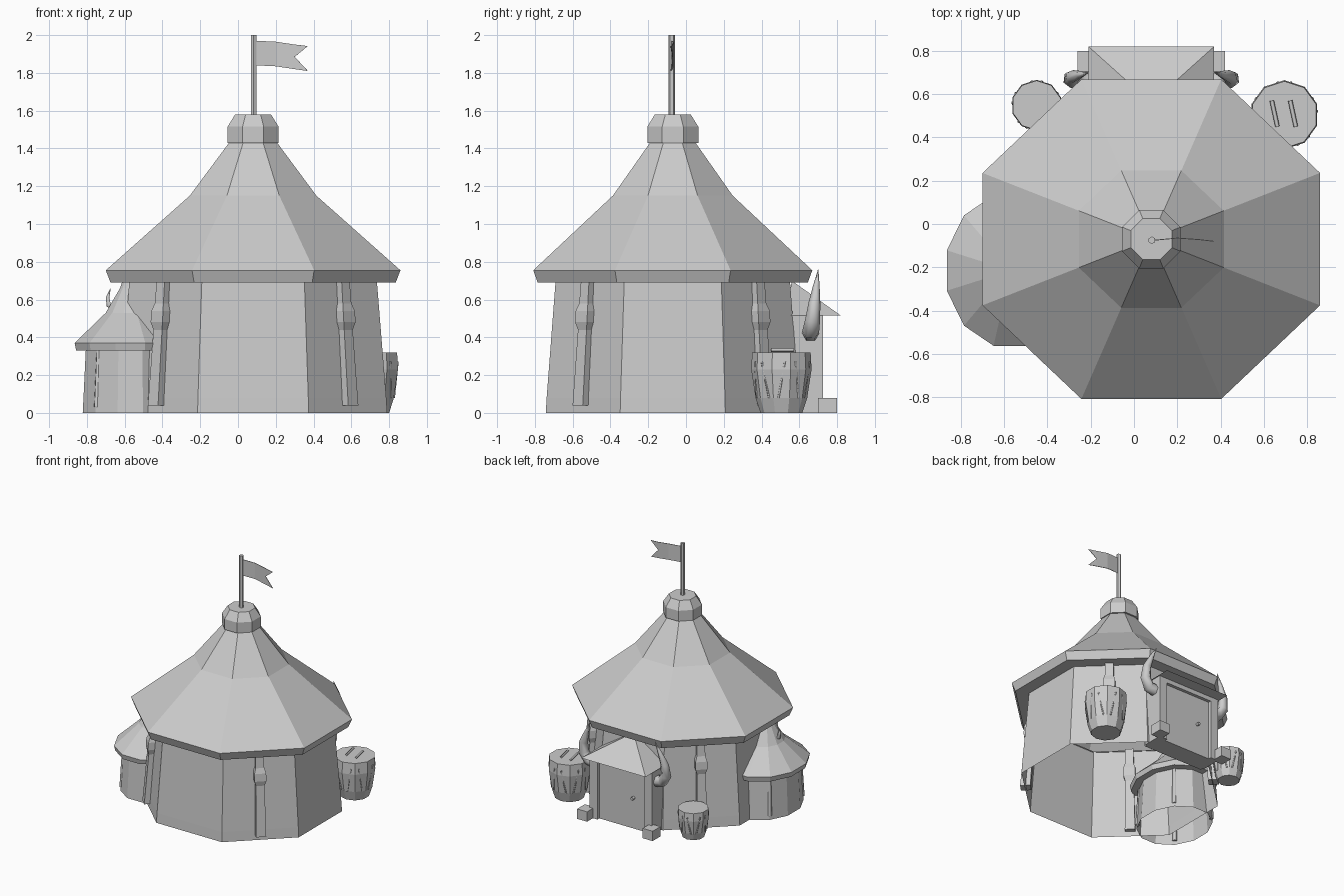
import bpy, bmesh, math
from mathutils import Vector

cube = bpy.data.objects.get("Cube")
if cube:
    bpy.data.objects.remove(cube, do_unlink=True)

grey = bpy.data.materials.new("plain_grey")
grey.use_nodes = True
grey.diffuse_color = (0.6, 0.6, 0.6, 1)
grey.node_tree.nodes["Principled BSDF"].inputs["Base Color"].default_value = (0.6, 0.6, 0.6, 1)

CX, CY = 0.08, -0.07   # tent axis
YS = 0.947             # tent is slightly shallower than wide


def add(name, data):
    ob = bpy.data.objects.new(name, data)
    bpy.context.collection.objects.link(ob)
    data.materials.append(grey)
    return ob


def finish(name, bm):
    bmesh.ops.recalc_face_normals(bm, faces=bm.faces)
    me = bpy.data.meshes.new(name)
    bm.to_mesh(me)
    bm.free()
    return add(name, me)


def loft(name, rings, n, ys=1.0, turn=0.0, base=True, top=True):
    """Stack of n-sided rings; each ring is (centre x, centre y, z, apothem)."""
    bm = bmesh.new()
    loops = []
    for cx, cy, z, a in rings:
        r = a / math.cos(math.pi / n)
        angles = [(k + 0.5) * math.tau / n + turn for k in range(n)]
        loops.append([bm.verts.new((cx + r * math.cos(t), cy + r * ys * math.sin(t), z)) for t in angles])
    for lo, hi in zip(loops, loops[1:]):
        for k in range(n):
            j = (k + 1) % n
            bm.faces.new((lo[k], lo[j], hi[j], hi[k]))
    if base:
        bm.faces.new(loops[0])
    if top:
        bm.faces.new(loops[-1])
    return finish(name, bm)


def tower(name, cx, cy, profile, n, **kw):
    return loft(name, [(cx, cy, z, a) for z, a in profile], n, **kw)


def box(name, lo, hi):
    bm = bmesh.new()
    bmesh.ops.create_cube(bm, size=1)
    lo, hi = Vector(lo), Vector(hi)
    for v in bm.verts:
        v.co = Vector([m + c * s for m, c, s in zip((lo + hi) / 2, v.co, hi - lo)])
    return finish(name, bm)


def tube(name, points, radii, res=1):
    cu = bpy.data.curves.new(name, "CURVE")
    cu.dimensions = "3D"
    cu.bevel_depth = 1.0
    cu.bevel_resolution = res
    cu.use_fill_caps = True
    sp = cu.splines.new("POLY")
    sp.points.add(len(points) - 1)
    for p, co, r in zip(sp.points, points, radii):
        p.co = (*co, 1)
        p.radius = r
    return add(name, cu)


# Main tent: walls, roof, cap, mast
tower("tent_wall", CX, CY, [(0, 0.71), (0.08, 0.705), (0.7, 0.655)], 8, ys=YS, base=False, top=False)
tower("tent_roof", CX, CY, [(0.69, 0.65), (0.69, 0.755), (0.755, 0.78), (1.15, 0.335), (1.44, 0.12)],
      8, ys=YS, base=False)
tower("roof_cap", CX, CY, [(1.43, 0.135), (1.515, 0.135), (1.58, 0.095)], 8)
tower("mast", CX + 0.003, CY - 0.005, [(1.55, 0.015), (2.0, 0.015)], 6)

# Swallow-tailed flag with a slight wave
bm = bmesh.new()
cols = [(0.095, -0.075, 1.97, 1.84), (0.2, -0.065, 1.965, 1.835), (0.3, -0.072, 1.95, 1.82)]
lines = [[bm.verts.new((x, y, z)) for z in (hi, (hi + lo) / 2, lo)] for x, y, hi, lo in cols]
for a, b in zip(lines, lines[1:]):
    for i in range(2):
        bm.faces.new((a[i], a[i + 1], b[i + 1], b[i]))
tips = [bm.verts.new((0.37, -0.08, z)) for z in (1.942, 1.81)]
bm.faces.new((lines[-1][0], lines[-1][1], tips[0]))
bm.faces.new((lines[-1][1], lines[-1][2], tips[1]))
flag = finish("flag", bm)
sol = flag.modifiers.new("thickness", "SOLIDIFY")
sol.thickness = 0.004
sol.offset = 0

# Leaning posts in the middle of each diagonal wall
post = [(0.04, 0.038), (0.44, 0.032), (0.48, 0.044), (0.54, 0.044), (0.58, 0.032), (0.7, 0.03)]
for sx, sn in ((1, "left"), (-1, "right")):
    for sy, fn in ((1, "back"), (-1, "front")):
        rings = []
        for z, a in post:
            d = (0.715 - 0.075 * z) * math.sqrt(0.5)
            rings.append((CX + sx * d, CY + sy * d * YS, z, a))
        loft(f"{fn}_{sn}_post", rings, 4, turn=math.pi / 4)

# Side turret
TX, TY = -0.57, -0.215
tower("turret_wall", TX, TY, [(0, 0.252), (0.08, 0.248), (0.35, 0.235)], 12, ys=1.18, base=False, top=False)
tower("turret_roof", TX, TY, [(0.33, 0.23), (0.33, 0.287), (0.37, 0.295), (0.53, 0.13), (0.66, 0.055), (0.73, 0.03)],
      12, ys=1.18, base=False)
for i in range(4):
    t = math.pi / 4 + i * math.pi / 2
    foot, head = [(TX + r * math.cos(t), TY + r * 1.18 * math.sin(t), z) for r, z in ((0.252, 0.03), (0.238, 0.33))]
    tube(f"turret_strut_{i + 1}", [foot, head], [0.018, 0.014], res=0)
tube("turret_spike", [(-0.64, TY, 0.55), (-0.685, TY, 0.57), (-0.69, TY, 0.61), (-0.675, TY, 0.66)],
     [0.015, 0.015, 0.011, 0.001])

# Back porch with hipped roof, recessed door and frame
box("porch_body", (-0.19, 0.54, 0), (0.35, 0.70, 0.52))
for name, x0, x1, z0, z1 in (("right_jamb", -0.2, -0.13, 0, 0.48), ("left_jamb", 0.29, 0.36, 0, 0.48),
                             ("lintel", -0.2, 0.36, 0.48, 0.52)):
    box(name, (x0, 0.56, z0), (x1, 0.725, z1))
tube("door_knob", [(-0.02, 0.70, 0.25), (-0.02, 0.725, 0.25)], [0.013, 0.013])
bm = bmesh.new()
eave = [bm.verts.new((CX + s * 0.29, y, 0.515)) for s, y in ((-1, 0.82), (1, 0.82), (1, 0.53), (-1, 0.53))]
peak = bm.verts.new((CX, 0.56, 0.70))
bm.faces.new(eave)
for k in range(4):
    bm.faces.new((eave[k], eave[(k + 1) % 4], peak))
finish("porch_roof", bm)

# Kerb stones and curved tusks on both sides of the porch
for s, side in ((1, "left"), (-1, "right")):
    xs = sorted((CX + s * 0.25, CX + s * 0.34))
    box(f"{side}_kerb_stone", (xs[0], 0.7, 0), (xs[1], 0.8, 0.08))
    path = [(0.27, 0.66, 0.42), (0.33, 0.66, 0.43), (0.37, 0.67, 0.49), (0.365, 0.68, 0.58), (0.33, 0.69, 0.67),
            (0.29, 0.70, 0.76)]
    tube(f"{side}_tusk", [(CX + s * x, y, z) for x, y, z in path], [0.045, 0.045, 0.04, 0.032, 0.018, 0.001])


# Drums with slanted side straps
def drum(name, cx, cy, r, h):
    prof = [(0, 0.68), (0.25, 0.84), (0.72, 0.98), (1, 0.95)]
    tower(name, cx, cy, [(z * h, a * r) for z, a in prof], 10)
    for i in range(10):
        t = i * math.tau / 10
        lean = 0.12 if i % 2 else -0.12
        pts = [(cx + a * r * math.cos(t + k), cy + a * r * math.sin(t + k), z * h)
               for z, a, k in ((0.25, 0.85, lean), (0.85, 0.98, -lean))]
        tube(f"{name}_strap_{i + 1}", pts, [0.006, 0.006], res=0)


drum("large_drum", 0.695, 0.505, 0.155, 0.32)
drum("small_drum", -0.45, 0.548, 0.115, 0.23)
for i, x in enumerate((0.65, 0.735)):
    tube(f"drumstick_{i + 1}", [(x + 0.013, 0.45, 0.333), (x - 0.013, 0.57, 0.333)], [0.01, 0.01], res=0)
